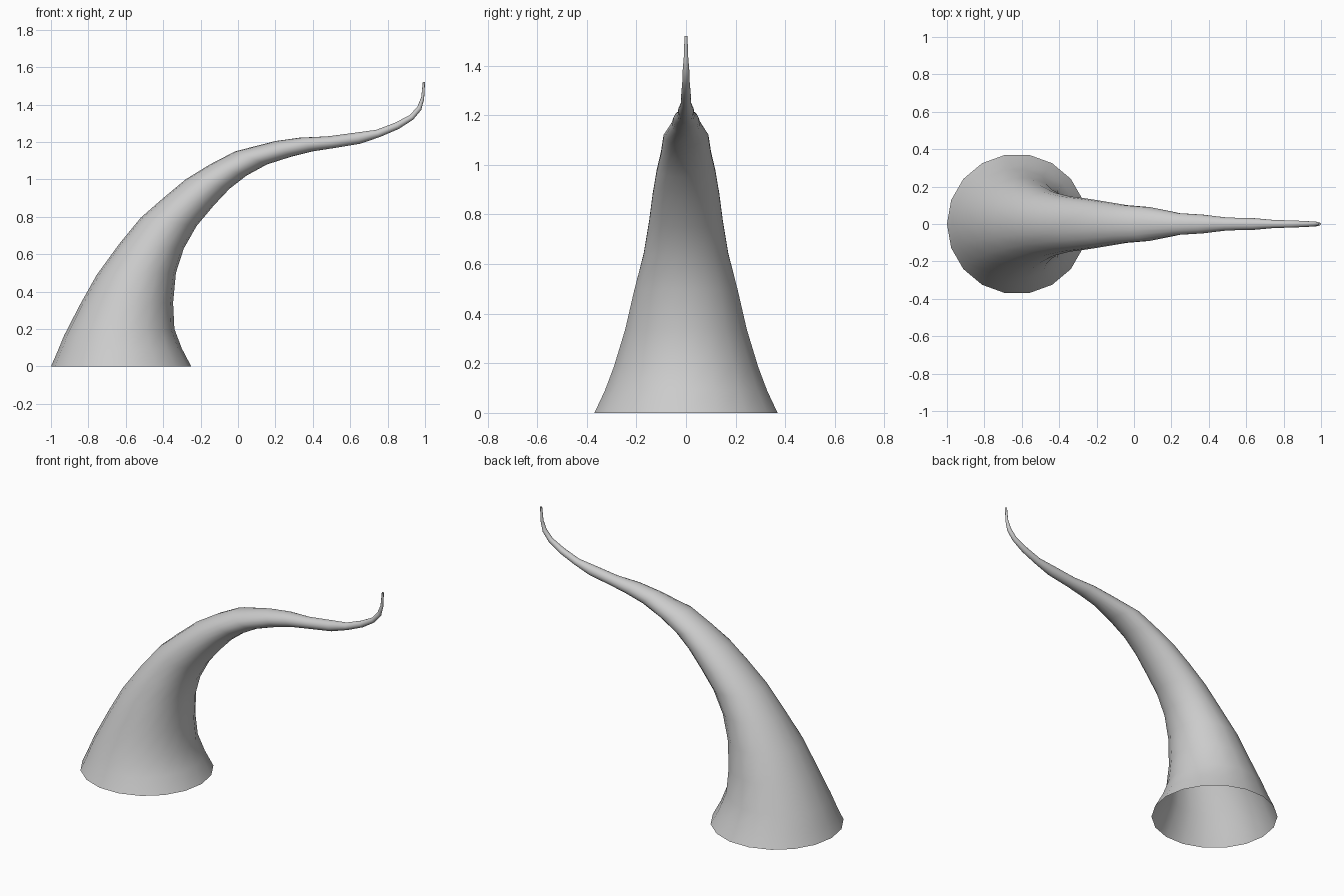
import bpy, bmesh, math
from mathutils import Vector

SIDES = 18
# Rings of the horn: outer edge (x, z) then inner edge (x, z) in the front view
RINGS = [
    (-1.00, 0.00, -0.25, 0.00),
    (-0.965, 0.08, -0.30, 0.095),
    (-0.93, 0.165, -0.34, 0.20),
    (-0.845, 0.33, -0.347, 0.34),
    (-0.755, 0.49, -0.332, 0.50),
    (-0.635, 0.655, -0.29, 0.63),
    (-0.52, 0.795, -0.222, 0.75),
    (-0.40, 0.90, -0.13, 0.86),
    (-0.28, 1.00, -0.045, 0.95),
    (-0.15, 1.08, 0.045, 1.02),
    (-0.015, 1.15, 0.155, 1.08),
    (0.20, 1.205, 0.28, 1.12),
    (0.33, 1.223, 0.40, 1.15),
    (0.48, 1.23, 0.51, 1.167),
    (0.63, 1.25, 0.65, 1.19),
    (0.74, 1.265, 0.76, 1.227),
    (0.84, 1.303, 0.86, 1.27),
    (0.92, 1.345, 0.937, 1.32),
    (0.96, 1.39, 0.98, 1.372),
    (0.98, 1.44, 0.995, 1.43),
    (0.988, 1.52, 1.00, 1.52),
]

# Curved tapering horn, open at the base
bm = bmesh.new()
loops = []
for ox, oz, ix, iz in RINGS:
    outer, inner = Vector((ox, 0, oz)), Vector((ix, 0, iz))
    centre, half = (outer + inner) / 2, (inner - outer) / 2
    side = Vector((0, half.length, 0))
    loops.append([bm.verts.new(centre + half * math.cos(a) + side * math.sin(a))
                  for a in (2 * math.pi * k / SIDES for k in range(SIDES))])
for low, high in zip(loops, loops[1:]):
    for k in range(SIDES):
        n = (k + 1) % SIDES
        bm.faces.new((low[k], low[n], high[n], high[k])).smooth = True

mesh = bpy.data.meshes.new("curved_horn")
bm.to_mesh(mesh)
bm.free()
horn = bpy.data.objects.new("curved_horn", mesh)
bpy.context.collection.objects.link(horn)
